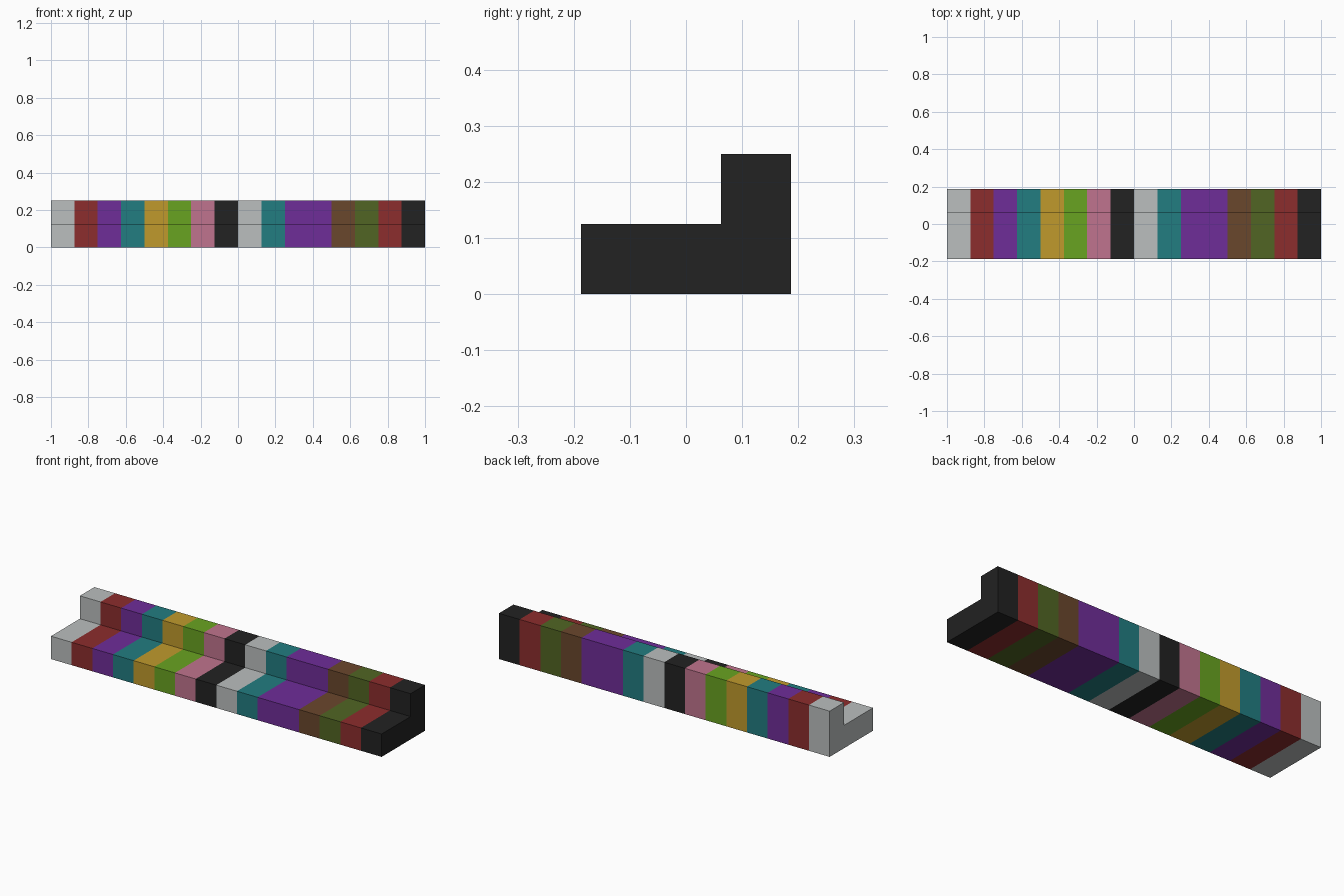
import bpy
import bmesh
from mathutils import Vector

default_cube = bpy.data.objects.get("Cube")
if default_cube:
    bpy.data.objects.remove(default_cube, do_unlink=True)

# Flat colours, as display hex values
COLOURS = {
    "light_grey": "BBBFBF", "red": "8C2D2D", "purple": "6F2D99",
    "teal": "227D81", "gold": "C09A2C", "lime": "69A321",
    "pink": "C0748E", "black": "222222", "brown": "6A472C",
    "olive": "516523",
}
# Colour of each equal-width band, from -x to +x
BANDS = ("light_grey red purple teal gold lime pink black "
         "light_grey teal purple purple brown olive red black").split()


def linear(c):
    return c / 12.92 if c <= 0.04045 else ((c + 0.055) / 1.055) ** 2.4


def make_material(name, code):
    rgb = [linear(v / 255) for v in bytes.fromhex(code)]
    mat = bpy.data.materials.new(name)
    mat.use_nodes = True
    mat.diffuse_color = (*rgb, 1)
    bsdf = mat.node_tree.nodes["Principled BSDF"]
    bsdf.inputs["Base Color"].default_value = (*rgb, 1)
    bsdf.inputs["Roughness"].default_value = 0.9
    return mat


# L-shaped cross-section (y, z): low seat with a raised back
DEPTH, SEAT, HEIGHT, BACK_Y = 0.1875, 0.125, 0.25, 0.0625
profile = [(-DEPTH, 0), (DEPTH, 0), (DEPTH, HEIGHT),
           (BACK_Y, HEIGHT), (BACK_Y, SEAT), (-DEPTH, SEAT)]

# Extrude the section along the whole length
bm = bmesh.new()
end = bm.faces.new([bm.verts.new((-1, y, z)) for y, z in profile])
extruded = bmesh.ops.extrude_face_region(bm, geom=[end], use_keep_orig=True)
bmesh.ops.translate(bm, vec=(2, 0, 0), verts=[
    v for v in extruded["geom"] if isinstance(v, bmesh.types.BMVert)])
bmesh.ops.recalc_face_normals(bm, faces=bm.faces)

# Cut into bands and colour each face by its position along x
width = 2 / len(BANDS)
for i in range(1, len(BANDS)):
    bmesh.ops.bisect_plane(bm, geom=bm.verts[:] + bm.edges[:] + bm.faces[:],
                           plane_co=Vector((-1 + i * width, 0, 0)),
                           plane_no=Vector((1, 0, 0)))
names = list(COLOURS)
for face in bm.faces:
    band = int((face.calc_center_median().x + 1) / width)
    face.material_index = names.index(BANDS[max(0, min(band, len(BANDS) - 1))])

mesh = bpy.data.meshes.new("striped_bench")
bm.to_mesh(mesh)
bm.free()
for name, code in COLOURS.items():
    mesh.materials.append(make_material(name, code))
bench = bpy.data.objects.new("striped_bench", mesh)
bpy.context.collection.objects.link(bench)
